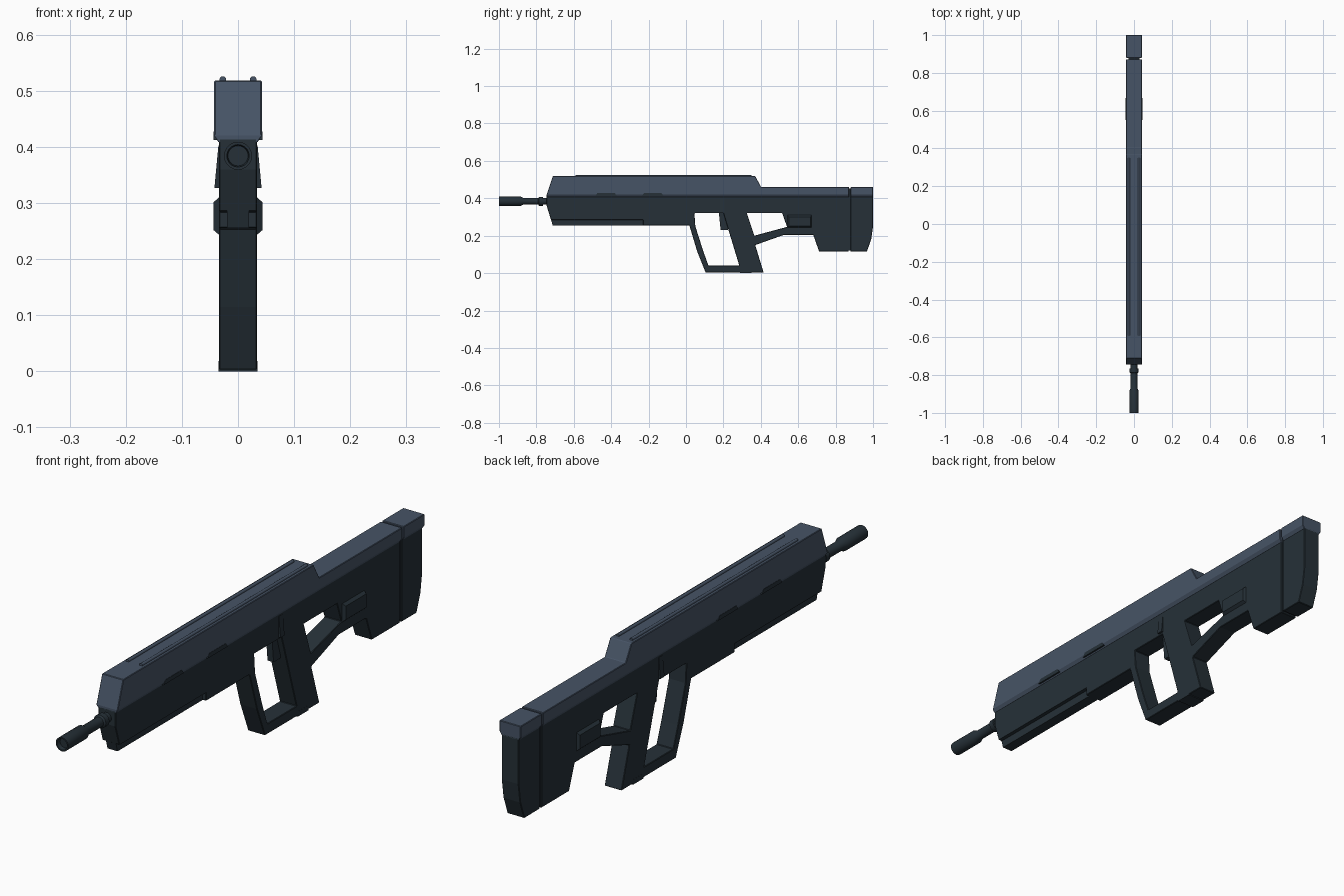
import bpy, bmesh, math
from mathutils import Vector

if "Cube" in bpy.data.objects:
    bpy.data.objects.remove(bpy.data.objects["Cube"])


def material(name, rgb):
    m = bpy.data.materials.new(name)
    m.diffuse_color = (*rgb, 1)
    m.use_nodes = True
    m.node_tree.nodes["Principled BSDF"].inputs["Base Color"].default_value = m.diffuse_color
    return m


SLATE = material("slate blue", (0.062, 0.088, 0.132))
DARK = material("dark gunmetal", (0.019, 0.030, 0.039))


def finish(name, bm, mat, bevel=0.0):
    bmesh.ops.recalc_face_normals(bm, faces=bm.faces)
    mesh = bpy.data.meshes.new(name)
    bm.to_mesh(mesh)
    bm.free()
    mesh.materials.append(mat)
    ob = bpy.data.objects.new(name, mesh)
    bpy.context.collection.objects.link(ob)
    if bevel:
        mod = ob.modifiers.new("edge bevel", "BEVEL")
        mod.width = bevel
        mod.segments = 1
        mod.limit_method = "ANGLE"
        mod.angle_limit = math.radians(40)
    return ob


def slab(loops, x0, x1):
    """Side profile (first loop outline, others holes) in y/z, extruded along x."""
    bm = bmesh.new()
    edges = []
    for loop in loops:
        vs = [bm.verts.new((x0, y, z)) for y, z in loop]
        edges += [bm.edges.new((vs[i], vs[i - 1])) for i in range(len(vs))]
    bmesh.ops.triangle_fill(bm, edges=edges, use_beauty=True, use_dissolve=False)
    ext = bmesh.ops.extrude_face_region(bm, geom=bm.faces[:])
    top = [g for g in ext["geom"] if isinstance(g, bmesh.types.BMVert)]
    bmesh.ops.translate(bm, verts=top, vec=(x1 - x0, 0, 0))
    bmesh.ops.dissolve_limit(bm, angle_limit=0.01, verts=bm.verts[:], edges=bm.edges[:])
    return bm


def box(y0, y1, z0, z1, x0, x1):
    return slab([[(y0, z0), (y1, z0), (y1, z1), (y0, z1)]], x0, x1)


def upper(name, profile):
    """Wide top cover whose lower edge tapers inward to the receiver."""
    bm = slab([profile], -0.0425, 0.0425)
    bmesh.ops.bisect_plane(bm, geom=bm.verts[:] + bm.edges[:] + bm.faces[:],
                           plane_co=(0, 0, 0.42), plane_no=(0, 0, 1))
    for v in bm.verts:
        if v.co.z < 0.41:
            v.co.x *= 0.8
    return finish(name, bm, SLATE, 0.002)


def tube(name, rings, z, mat, sides=20):
    """Turned part along y from (y, radius) pairs."""
    bm = bmesh.new()
    loops = []
    for y, r in rings:
        loops.append([bm.verts.new((r * math.cos(a), y, z + r * math.sin(a)))
                      for a in (2 * math.pi * i / sides for i in range(sides))])
    for a, b in zip(loops, loops[1:]):
        for i in range(sides):
            bm.faces.new((a[i - 1], a[i], b[i], b[i - 1]))
    bm.faces.new(loops[0])
    bm.faces.new(loops[-1])
    ob = finish(name, bm, mat)
    for p in ob.data.polygons:
        p.use_smooth = len(p.vertices) == 4 and abs(p.normal.y) < 0.5
    return ob


# Receiver, guard, grip, strut and stock as one outline with two openings
outline = [(-0.745, 0.415), (-0.745, 0.36), (-0.722, 0.285), (-0.23, 0.285), (-0.23, 0.255),
           (0.018, 0.255), (0.06, 0.115), (0.105, 0.003), (0.415, 0.003), (0.37, 0.15),
           (0.525, 0.205), (0.68, 0.205), (0.712, 0.115), (0.87, 0.115), (0.87, 0.415)]
guard_hole = [(0.045, 0.32), (0.20, 0.32), (0.285, 0.04), (0.12, 0.04),
              (0.093, 0.115), (0.05, 0.25)]
strut_hole = [(0.325, 0.32), (0.515, 0.32), (0.54, 0.247), (0.365, 0.2)]
finish("receiver", slab([outline, guard_hole, strut_hole], -0.034, 0.034), DARK, 0.002)

# Narrow keel under the handguard
finish("handguard_keel", slab([[(-0.722, 0.287), (-0.713, 0.255), (-0.22, 0.255),
                                (-0.22, 0.287)]], -0.02, 0.02), DARK)

# Butt pad and the recessed seam in front of it
finish("butt_pad", slab([[(0.88, 0.115), (0.967, 0.115), (0.99, 0.18), (1.0, 0.25),
                          (1.0, 0.415), (0.88, 0.415)]], -0.034, 0.034), DARK, 0.002)
finish("butt_seam", box(0.86, 0.89, 0.122, 0.452, -0.03, 0.03), DARK)

# Top covers
upper("top_cover", [(-0.745, 0.407), (-0.745, 0.42), (-0.712, 0.518), (0.37, 0.518),
                    (0.402, 0.46), (0.872, 0.46), (0.872, 0.407)])
upper("butt_cap", [(0.88, 0.407), (0.88, 0.46), (1.0, 0.46), (1.0, 0.407)])

# Barrel with collar and muzzle
tube("barrel", [(-0.70, 0.018), (-0.765, 0.018), (-0.765, 0.024), (-0.785, 0.024),
                (-0.79, 0.018), (-0.87, 0.018), (-0.885, 0.025), (-1.0, 0.025),
                (-1.0, 0.02), (-0.985, 0.018)], 0.384, DARK)

# Trigger
finish("trigger", slab([[(0.175, 0.33), (0.185, 0.23), (0.225, 0.23), (0.235, 0.33)]],
                       -0.012, 0.012), DARK)

# Magazine catch under the grip
finish("grip_catch", box(0.29, 0.35, 0.0, 0.018, -0.0345, 0.0345), DARK)

for side, s in (("left", -1), ("right", 1)):
    # Round rails along the top
    rail = tube(side + "_top_rail", [(-0.59, 0.006), (0.35, 0.006)], 0.52, DARK, 10)
    rail.data.materials[0] = SLATE
    rail.location.x = s * 0.027

    # Dark vents on the lower edge of the top cover
    for i, y in enumerate((-0.485, -0.235)):
        finish(f"{side}_vent_{i + 1}", slab([[(y, 0.412), (y + 0.115, 0.412),
               (y + 0.105, 0.427), (y + 0.01, 0.427)]], s * 0.036, s * 0.0435), DARK)

    # Raised port cover with sloping edges
    bm = box(0.54, 0.672, 0.24, 0.313, s * 0.03, s * 0.044)
    for v in bm.verts:
        if abs(v.co.x) > 0.04:
            v.co.y += 0.01 if v.co.y < 0.6 else -0.006
            v.co.z += 0.012 if v.co.z < 0.28 else -0.012
    finish(side + "_port_cover", bm, DARK)

    # Flared selector lever
    bm = box(0.182, 0.205, 0.327, 0.402, s * 0.03, s * 0.042)
    for v in bm.verts:
        if v.co.z > 0.4 and abs(v.co.x) > 0.04:
            v.co.x = s * 0.035
    finish(side + "_selector", bm, DARK)
